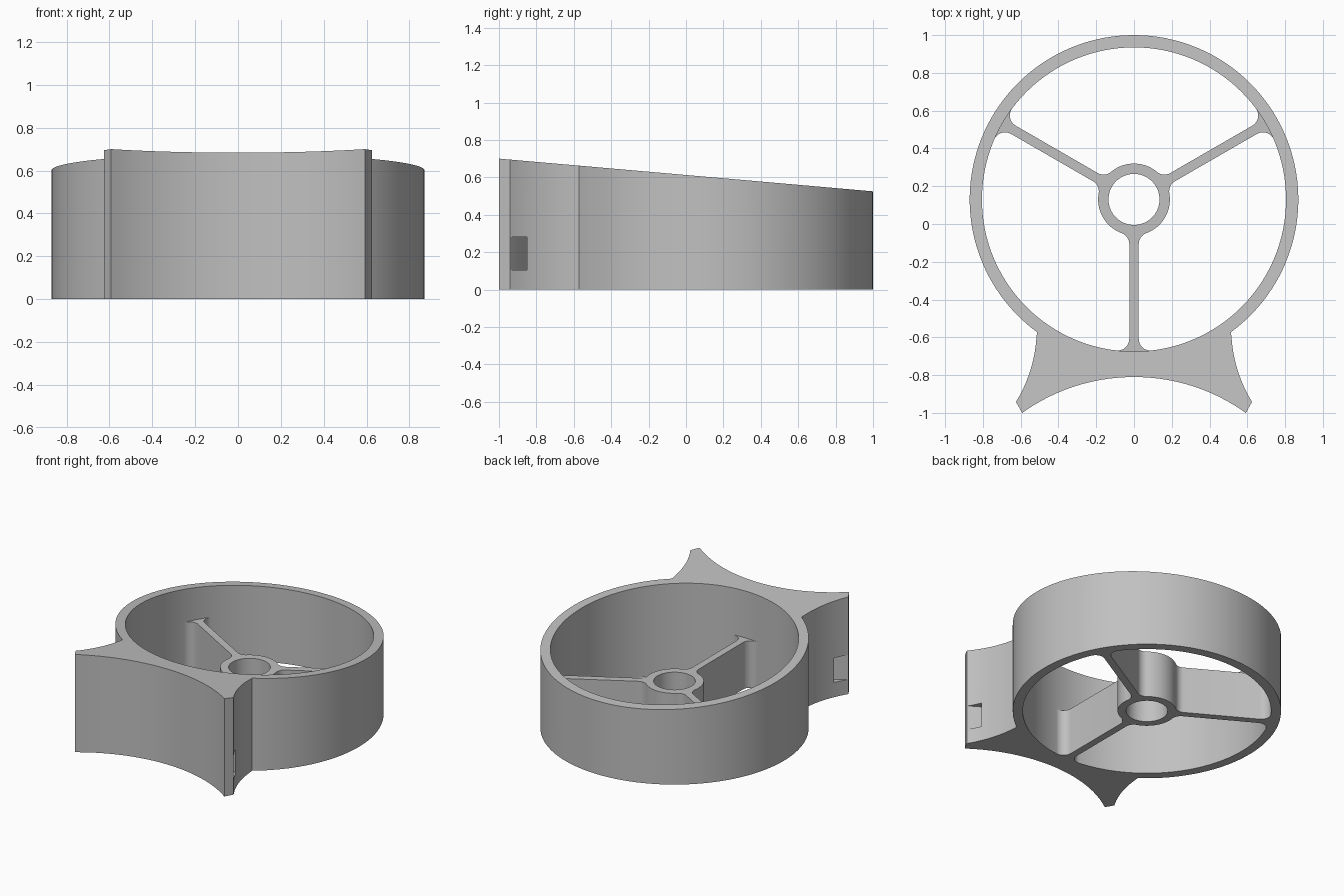
import bpy, bmesh, math
from mathutils import Vector, Matrix

if "Cube" in bpy.data.objects:
    bpy.data.objects.remove(bpy.data.objects["Cube"])

CENTRE = Vector((0, 0.13))          # ring axis
OUTER, INNER = 0.87, 0.805          # ring radii
HUB_OUT, HUB_IN = 0.19, 0.135       # hub radii
HALF, FILLET = 0.025, 0.062         # spoke half width, corner rounding
SPIDER_TOP = 0.336

grey = bpy.data.materials.new("light grey")
grey.use_nodes = True
grey.diffuse_color = (0.53, 0.53, 0.53, 1)
grey.node_tree.nodes["Principled BSDF"].inputs["Base Color"].default_value = grey.diffuse_color


def arc(c, r, a0, a1, n):
    """Points on a circle from angle a0 to a1."""
    steps = [a0 + (a1 - a0) * i / n for i in range(n + 1)]
    return [Vector((c[0] + r * math.cos(a), c[1] + r * math.sin(a))) for a in steps]


def bow(p, q, sag, n):
    """Arc from p to q, bowed to the left by sag."""
    p, q = Vector(p), Vector(q)
    chord = (q - p).length
    d = (q - p).normalized()
    side = Vector((-d.y, d.x))
    r = (chord ** 2 / 4 + sag ** 2) / (2 * sag)
    c = (p + q) / 2 + side * (sag - r)
    h = math.asin(chord / 2 / r)
    angles = [-h + 2 * h * i / n for i in range(n + 1)]
    return [c + r * (side * math.cos(t) + d * math.sin(t)) for t in angles]


def prism(name, outline, z0, top):
    """Extrude an outline from z0 up to the height top(y)."""
    bm = bmesh.new()
    low = [bm.verts.new((p.x, p.y, z0)) for p in outline]
    high = [bm.verts.new((p.x, p.y, top(p.y))) for p in outline]
    bm.faces.new(low[::-1])
    bm.faces.new(high)
    for i in range(len(low)):
        j = (i + 1) % len(low)
        bm.faces.new((low[i], low[j], high[j], high[i]))
    bmesh.ops.recalc_face_normals(bm, faces=bm.faces)
    mesh = bpy.data.meshes.new(name)
    bm.to_mesh(mesh)
    bm.free()
    mesh.materials.append(grey)
    obj = bpy.data.objects.new(name, mesh)
    bpy.context.collection.objects.link(obj)
    return obj


def carve(obj, cutters):
    """Cut the shapes out, then smooth the curved walls."""
    bpy.ops.object.select_all(action='DESELECT')
    bpy.context.view_layer.objects.active = obj
    obj.select_set(True)
    for cutter in cutters:
        mod = obj.modifiers.new("cut", 'BOOLEAN')
        mod.operation, mod.solver, mod.object = 'DIFFERENCE', 'EXACT', cutter
        bpy.ops.object.modifier_apply(modifier=mod.name)
        bpy.data.objects.remove(cutter)
    bpy.ops.object.shade_smooth_by_angle(angle=math.radians(25))


def circle_cutter(name, r):
    return prism(name, arc(CENTRE, r, 0, math.tau, 128)[:-1], -0.2, lambda y: 1)


# Ring with two flared front fins and a slanted top
root, tip, point = (0.515, -0.575), (0.625, -0.942), (0.592, -1)
flip = lambda p: (-p[0], p[1])
start = math.atan2(root[1] - CENTRE.y, root[0])
outline = arc(CENTRE, OUTER, start, math.pi - start, 110)
outline += bow(flip(root), flip(tip), 0.025, 12)[1:]
outline += bow(flip(point), point, 0.19, 36)
outline += bow(tip, root, 0.025, 12)[:-1]
housing = prism("ring_housing", outline, 0, lambda y: 0.6125 - 0.0875 * y)

# Curved strap channel running from fin to fin
mount = (0, -1.82)
channel = arc(mount, 1.128, 0.7, math.pi - 0.7, 48) + arc(mount, 1.079, math.pi - 0.7, 0.7, 48)
strap_slot = prism("strap_slot_cutter", channel, 0.105, lambda y: 0.28)
carve(housing, [circle_cutter("bore_cutter", INNER), strap_slot])

# Hub with three filleted spokes: one half spoke is mirrored and turned
off = HALF + FILLET
out_c = (math.sqrt((INNER - FILLET) ** 2 - off ** 2), off)
hub_c = (math.sqrt((HUB_OUT + FILLET) ** 2 - off ** 2), off)
out_a, hub_a = math.atan2(off, out_c[0]), math.atan2(off, hub_c[0])
lip = INNER + 0.003
half = arc((0, 0), lip, 0, out_a, 5)
half += arc(out_c, FILLET, out_a, -math.pi / 2, 10)
half += arc(hub_c, FILLET, -math.pi / 2, hub_a - math.pi, 10)
half += arc((0, 0), HUB_OUT, hub_a, math.pi / 3, 12)[1:]
spoke = [Vector((p.x, -p.y)) for p in half[:0:-1]] + half[:-1]
spider = []
for k in range(3):
    turn = Matrix.Rotation(math.radians(-90 + 120 * k), 2)
    spider += [turn @ p + CENTRE for p in spoke]
hub = prism("hub_and_spokes", spider, 0, lambda y: SPIDER_TOP)
carve(hub, [circle_cutter("hub_bore_cutter", HUB_IN)])
